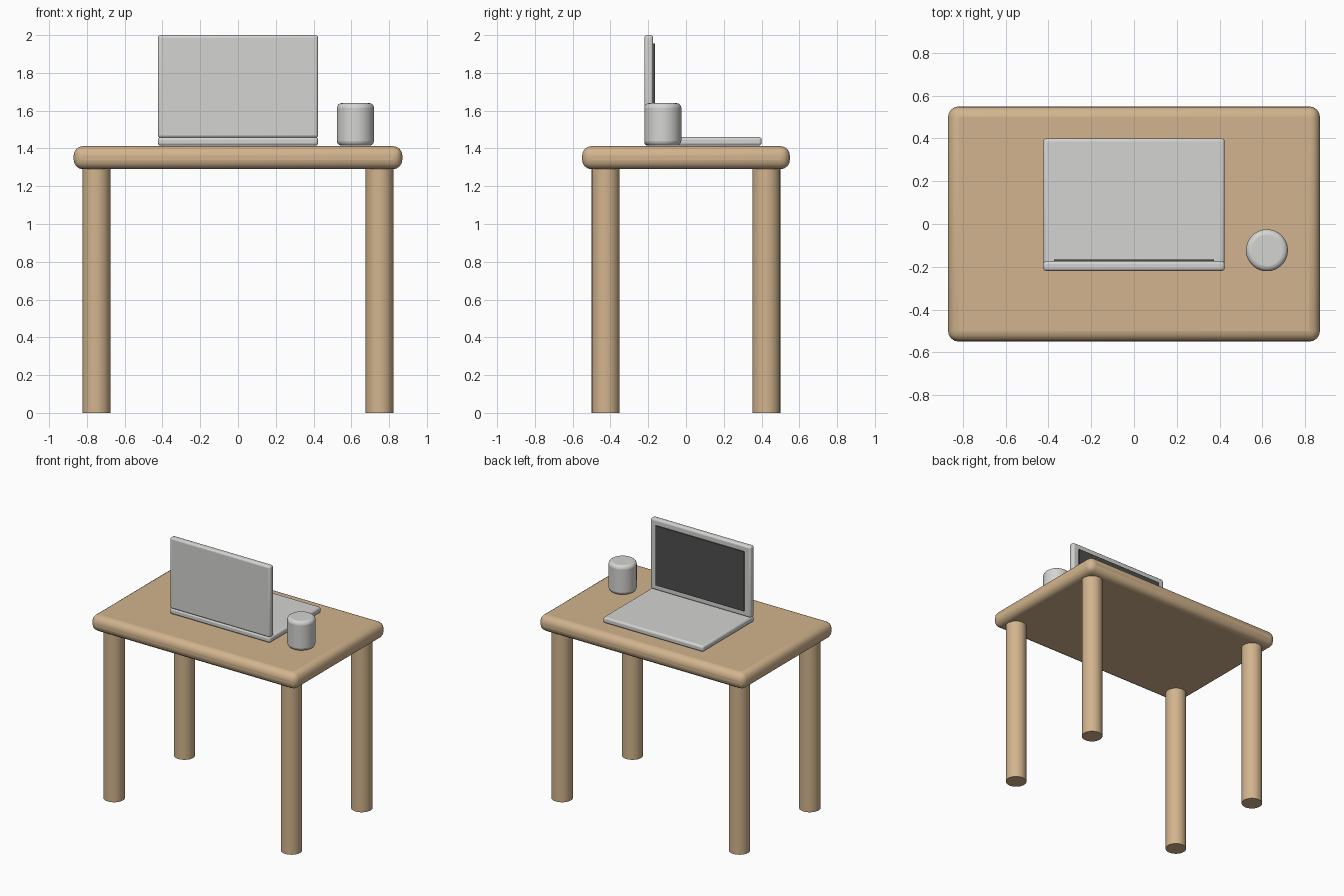
import bpy, bmesh
from math import radians
from mathutils import Matrix, Vector

cube = bpy.data.objects.get("Cube")
if cube:
    bpy.data.objects.remove(cube, do_unlink=True)


def material(name, srgb):
    lin = [((c / 255 + 0.055) / 1.055) ** 2.4 for c in srgb] + [1.0]
    mat = bpy.data.materials.new(name)
    mat.use_nodes = True
    mat.diffuse_color = lin
    mat.node_tree.nodes["Principled BSDF"].inputs["Base Color"].default_value = lin
    return mat


wood = material("tan wood", (210, 180, 142))
silver = material("silver grey", (212, 212, 210))
dark = material("dark screen", (78, 78, 78))


def finish(name, bm, mat, bevel, segments):
    mesh = bpy.data.meshes.new(name)
    bm.to_mesh(mesh)
    bm.free()
    mesh.materials.append(mat)
    obj = bpy.data.objects.new(name, mesh)
    bpy.context.collection.objects.link(obj)
    if bevel:
        mod = obj.modifiers.new("rounded edges", "BEVEL")
        mod.width = bevel
        mod.segments = segments
        mod.limit_method = "ANGLE"
        mod.angle_limit = radians(40)
    bpy.ops.object.select_all(action="DESELECT")
    obj.select_set(True)
    bpy.context.view_layer.objects.active = obj
    bpy.ops.object.shade_smooth_by_angle(angle=radians(40))
    return obj


def box(name, low, high, mat, bevel=0, segments=3):
    low, high = Vector(low), Vector(high)
    bm = bmesh.new()
    bmesh.ops.create_cube(bm, size=1)
    bmesh.ops.scale(bm, vec=high - low, verts=bm.verts)
    bmesh.ops.translate(bm, vec=(low + high) / 2, verts=bm.verts)
    return finish(name, bm, mat, bevel, segments)


def cylinder(name, x, y, z0, z1, radius, mat, bevel=0, segments=3):
    bm = bmesh.new()
    bmesh.ops.create_cone(bm, cap_ends=True, segments=48, radius1=radius,
                          radius2=radius, depth=z1 - z0,
                          matrix=Matrix.Translation((x, y, (z0 + z1) / 2)))
    return finish(name, bm, mat, bevel, segments)


# Table
box("tabletop", (-0.87, -0.55, 1.29), (0.87, 0.55, 1.412), wood, 0.05, 4)
for end, sy in (("front", -1), ("back", 1)):
    for side, sx in (("right", -1), ("left", 1)):
        cylinder(f"{end}_{side}_leg", sx * 0.75, sy * 0.425, 0, 1.3, 0.074, wood)

# Laptop, opening towards the back
box("laptop_base", (-0.424, -0.22, 1.415), (0.424, 0.4, 1.46), silver, 0.014)
box("laptop_lid", (-0.424, -0.22, 1.457), (0.424, -0.174, 2.0), silver, 0.014)
box("laptop_screen", (-0.374, -0.18, 1.5), (0.374, -0.165, 1.955), dark)

# Cup
cylinder("cup", 0.622, -0.123, 1.415, 1.64, 0.098, silver, 0.025, 4)
